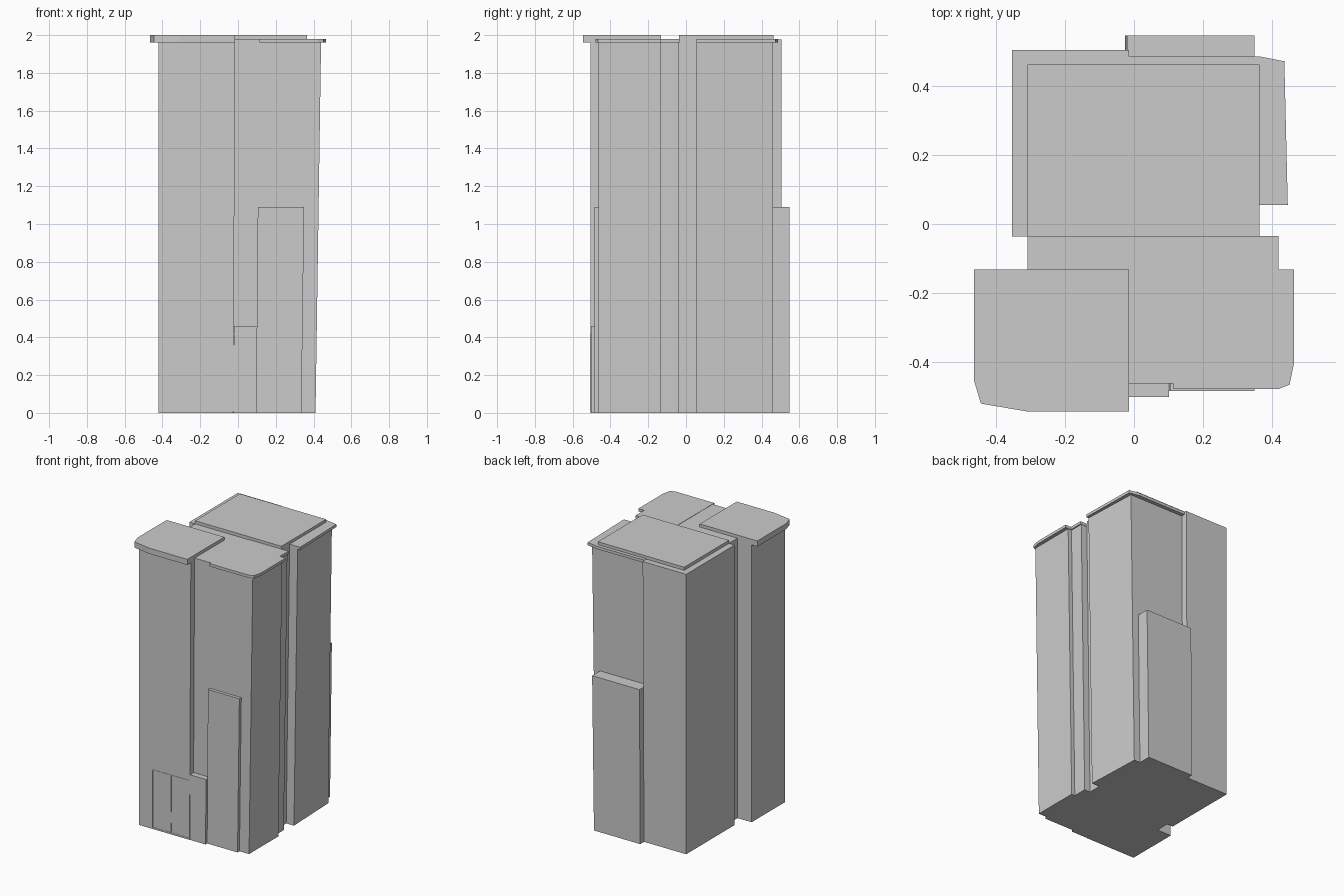
import bpy, bmesh

if "Cube" in bpy.data.objects:
    bpy.data.objects.remove(bpy.data.objects["Cube"])


def lean(x, dz):
    # right-hand walls drift inward toward the ground
    return x - max(0, 0.011 + 0.043 * x) * dz / 2


def prism(name, pts, z0, z1, tapered=False):
    # extruded plan outline, optionally narrowing downward
    bm = bmesh.new()
    low = [bm.verts.new((lean(x, z1 - z0) if tapered else x, y, z0)) for x, y in pts]
    top = [bm.verts.new((x, y, z1)) for x, y in pts]
    n = len(pts)
    bm.faces.new(low[::-1])
    bm.faces.new(top)
    for i in range(n):
        j = (i + 1) % n
        bm.faces.new((low[i], low[j], top[j], top[i]))
    bmesh.ops.recalc_face_normals(bm, faces=bm.faces)
    me = bpy.data.meshes.new(name)
    bm.to_mesh(me)
    bm.free()
    ob = bpy.data.objects.new(name, me)
    bpy.context.collection.objects.link(ob)
    return ob


def rect(x0, x1, y0, y1):
    return [(x0, y0), (x1, y0), (x1, y1), (x0, y1)]


# Tower body: one outline with wings and recesses
prism("tower_body", [
    (-.42, -.505), (-.015, -.505), (-.015, -.463), (.44, -.463), (.44, -.135),
    (.412, -.135), (.412, -.037), (.365, -.037), (.365, .055), (.428, .055),
    (.412, .46), (-.015, .46), (-.015, .505), (-.355, .505), (-.355, -.037),
    (-.31, -.037), (-.31, -.133), (-.42, -.133)], 0, 1.978, True)

# Overhanging roof slabs
prism("front_left_roof", [
    (-.465, -.455), (-.445, -.522), (-.31, -.545), (-.015, -.545),
    (-.015, -.132), (-.465, -.132)], 1.96, 2.0)
prism("front_right_roof", [
    (.115, -.48), (.42, -.48), (.452, -.467), (.465, -.405), (.465, -.132),
    (.42, -.132), (.42, -.035), (.115, -.035)], 1.96, 1.98)
prism("back_right_roof", [
    (.36, .055), (.447, .055), (.437, .473), (.365, .487), (-.015, .487),
    (-.015, .44), (.36, .44)], 1.96, 1.98)
prism("back_roof_deck", rect(-.31, .365, -.037, .463), 1.97, 2.0)

# Lower projecting volumes
prism("back_annex", rect(-.02, .35, .45, .548), 0, 1.09, True)
prism("front_panel", rect(.105, .35, -.485, -.45), 0, 1.09, True)
prism("front_step", rect(-.022, .102, -.503, -.45), 0, .46, True)

# Thin entrance frame on the front left wall
Y = (-.507, -.503)
prism("door_frame_left", rect(-.317, -.312, *Y), .01, .42)
prism("door_frame_right", rect(-.029, -.024, *Y), .01, .42)
prism("door_frame_top", rect(-.317, -.022, *Y), .415, .42)
prism("door_frame_bottom", rect(-.317, -.024, *Y), .008, .013)
prism("door_divider_upper", rect(-.173, -.168, *Y), .16, .42)
prism("door_divider_lower", rect(-.173, -.168, *Y), .01, .08)
